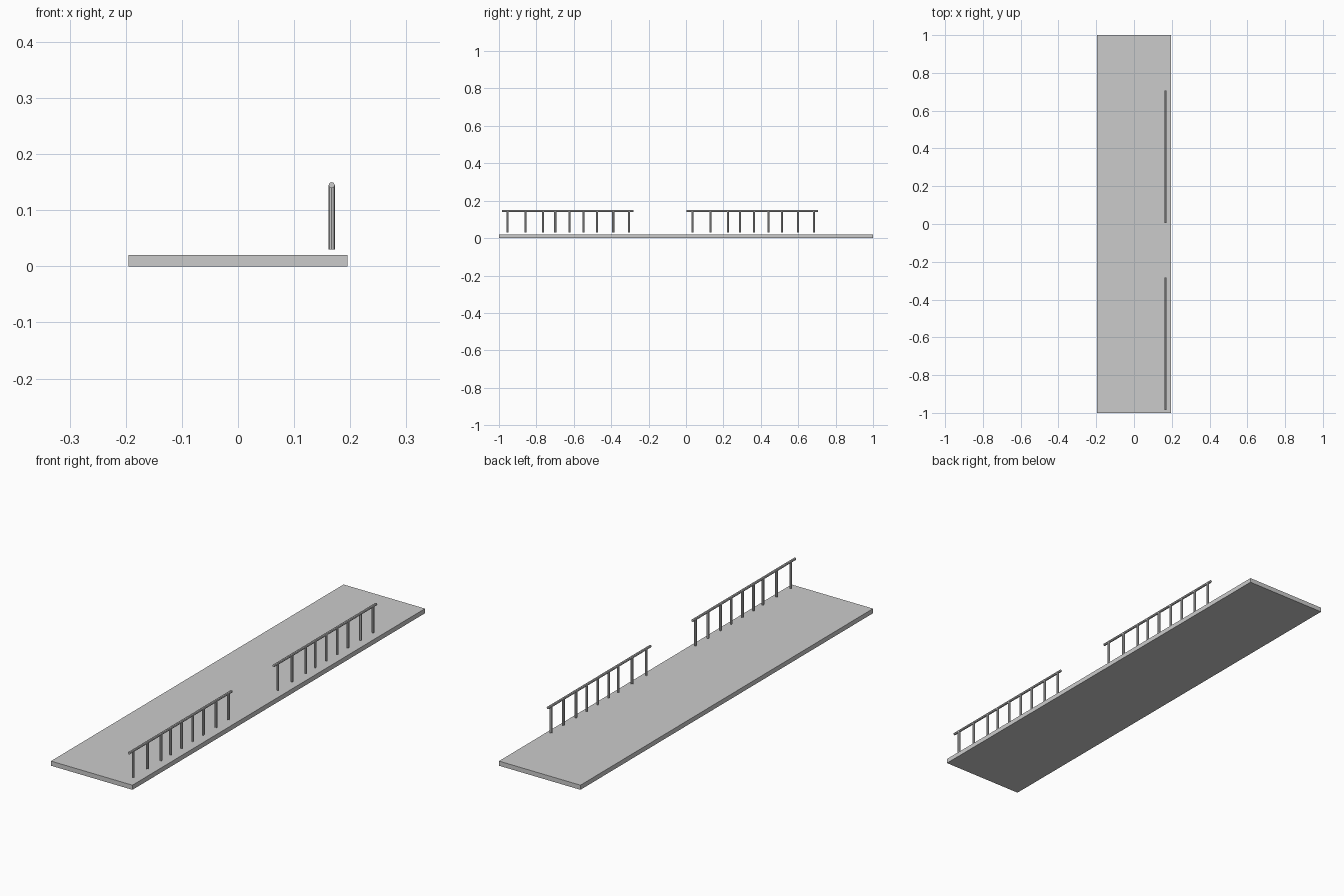
import bpy
from math import pi

if "Cube" in bpy.data.objects:
    bpy.data.objects.remove(bpy.data.objects["Cube"])

RAIL_X = 0.167
RADIUS = 0.0055
POST_Z = (0.03, 0.144)
RAIL_Z = 0.1447
RAIL_LEN = 0.702
# post positions measured from the start of each rail
POSTS = (0.03, 0.126, 0.22, 0.285, 0.36, 0.436, 0.509, 0.595, 0.68)


def bar(name, loc, length, rot=(0, 0, 0)):
    bpy.ops.mesh.primitive_cylinder_add(vertices=8, radius=RADIUS, depth=length,
                                        location=loc, rotation=rot)
    obj = bpy.context.object
    obj.name = name
    return obj


# deck slab
bpy.ops.mesh.primitive_cube_add(size=1, location=(0, 0, 0.01))
deck = bpy.context.object
deck.name = "deck"
deck.scale = (0.39, 2.0, 0.02)

# two railings along the right edge, posts hovering just above the deck
for label, start in (("front", -0.984), ("rear", 0.004)):
    bar(f"{label}_handrail", (RAIL_X, start + RAIL_LEN / 2, RAIL_Z),
        RAIL_LEN, (pi / 2, 0, 0))
    for i, offset in enumerate(POSTS):
        bar(f"{label}_post_{i + 1}", (RAIL_X, start + offset, sum(POST_Z) / 2),
            POST_Z[1] - POST_Z[0])
